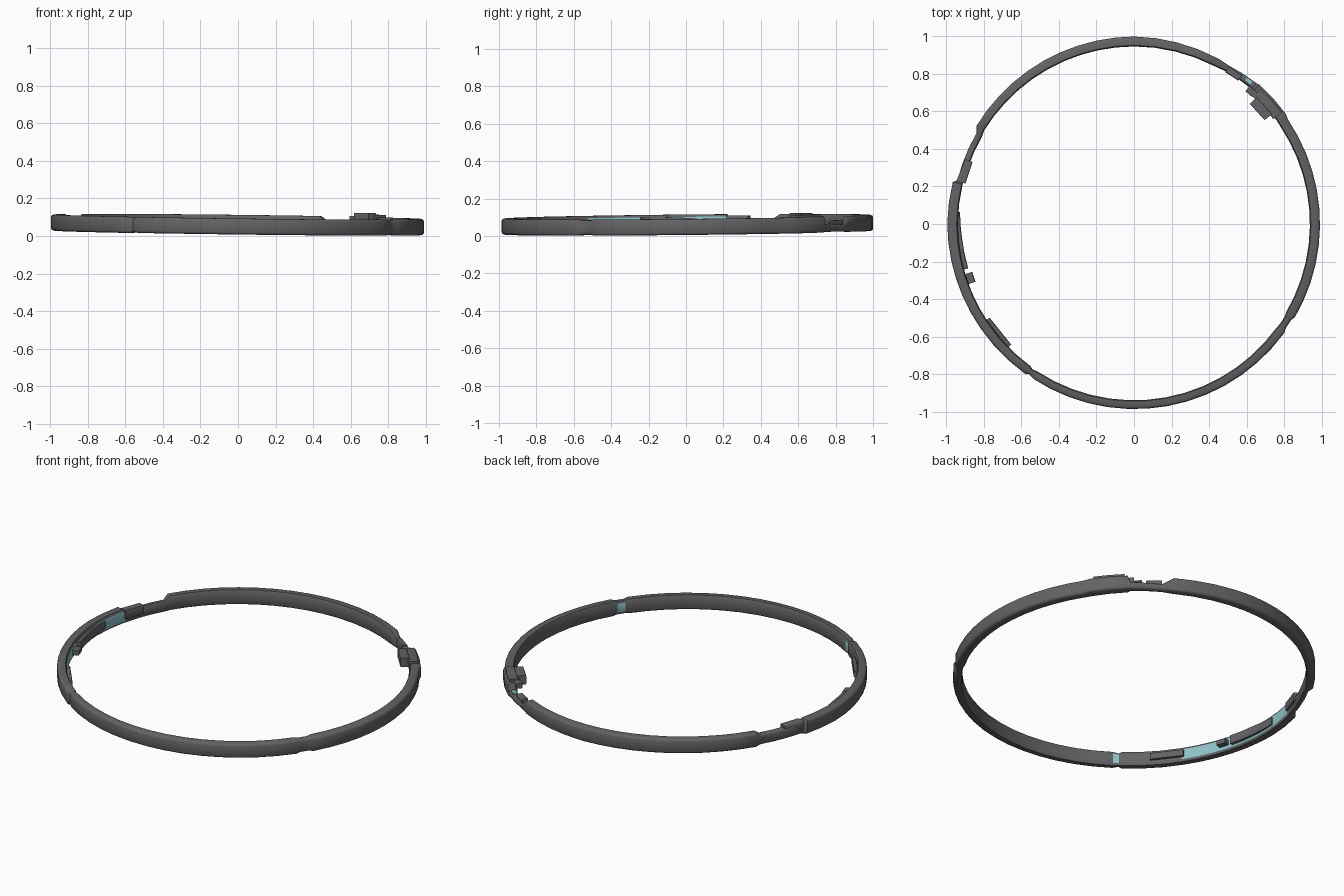
import bpy, bmesh, math

if "Cube" in bpy.data.objects:
    bpy.data.objects.remove(bpy.data.objects["Cube"])


def material(name, rgb):
    m = bpy.data.materials.new(name)
    m.diffuse_color = (*rgb, 1)
    m.use_nodes = True
    m.node_tree.nodes["Principled BSDF"].inputs["Base Color"].default_value = m.diffuse_color
    return m


GREY = material("dark grey", (0.125, 0.122, 0.13))
CYAN = material("pale cyan", (0.27, 0.55, 0.58))


def tilt(x, y):
    """Height of the slightly tilted ring plane."""
    return 0.06 - 0.012 * x + 0.010 * y


def sweep(name, keys, closed=False, chamfer=0.012, step=6, cyan=()):
    """Sweep a chamfered box around z; keys = (angle, r_in, r_out, z_low, z_high)."""
    stations = []
    for a, b in zip(keys, keys[1:]):
        n = max(1, round((b[0] - a[0]) / step))
        for i in range(n):
            stations.append([p + (q - p) * i / n for p, q in zip(a, b)])
    if not closed:
        stations.append(list(keys[-1]))
    bm = bmesh.new()
    rings = []
    for ang, ri, ro, lo, hi in stations:
        c = min(chamfer, (ro - ri) * 0.35, (hi - lo) * 0.35)
        prof = [(ri, lo + c), (ri + c * .5, lo), (ro - c, lo), (ro - c * .3, lo + c * .4), (ro, lo + c),
                (ro, hi - c), (ro - c * .3, hi - c * .4), (ro - c, hi), (ri + c * .5, hi), (ri, hi - c)]
        t = math.radians(ang)
        ring = []
        for r, z in prof:
            x, y = r * math.cos(t), r * math.sin(t)
            ring.append(bm.verts.new((x, y, z + tilt(x, y))))
        rings.append(ring)
    n = len(rings)
    for i in range(n if closed else n - 1):
        a, b = rings[i], rings[(i + 1) % n]
        end = stations[i + 1][0] if i + 1 < n else keys[-1][0]
        mid = (stations[i][0] + end) / 2
        for j in range(10):
            k = (j + 1) % 10
            f = bm.faces.new((a[j], b[j], b[k], a[k]))
            # inner wall is cyan inside the given angle ranges
            if j == 9 and any(u < mid < v for u, v in cyan):
                f.material_index = 1
    if not closed:
        bm.faces.new(rings[0])
        bm.faces.new(rings[-1])
    bmesh.ops.recalc_face_normals(bm, faces=bm.faces)
    me = bpy.data.meshes.new(name)
    bm.to_mesh(me)
    bm.free()
    me.materials.append(GREY)
    me.materials.append(CYAN)
    ob = bpy.data.objects.new(name, me)
    bpy.context.collection.objects.link(ob)
    bpy.context.view_layer.objects.active = ob
    ob.select_set(True)
    bpy.ops.object.shade_smooth_by_angle(angle=math.radians(35))
    ob.select_set(False)
    return ob


# Main band: clasp notch near 55 degrees, step near 160, joints at -33 and -124
H = 0.043
sweep("ring_band", [
    (-123, .940, .985, -.042, H), (-36, .940, .990, -H, .042),
    (-34.5, .943, .982, -.040, .038), (-31.5, .943, .982, -.040, .038),
    (-30, .938, .992, -H, H), (34, .938, .992, -H, .042),
    (36, .940, 1.0, -H, H), (48, .945, 1.0, -.041, H),
    (49, .955, .995, -.038, .005), (59, .950, .985, -.038, .000),
    (63, .945, .990, -.041, H), (90, .947, 1.0, -H, H), (148, .942, .990, -H, H),
    (150, .935, .970, -.042, .022), (166, .935, .970, -.042, .022),
    (167, .938, .992, -H, H), (180, .940, .996, -H, H), (214, .938, .990, -H, H),
    (234, .938, .988, -H, H), (235, .945, .978, -.038, .037),
    (237, .940, .985, -.042, H)],
    closed=True, cyan=[(-34.5, -31.5), (166, 214), (235, 237)])

# Clasp on the back right
sweep("clasp_plate", [(37, .93, .988, .035, .056), (47, .93, .988, .035, .056)], chamfer=.004, step=5)
sweep("clasp_box", [(38.5, .89, .94, .010, .065), (46, .89, .94, .010, .065)], chamfer=.004, step=8)
sweep("clasp_button", [(47, .925, .96, .018, .048), (50, .925, .96, .018, .048)], chamfer=.004)
sweep("notch_tongue", [(54, .945, .98, -.01, .020), (59, .945, .98, -.01, .024)], chamfer=.006)
bpy.data.objects["notch_tongue"].data.materials[0] = GREY

# Small cyan plate at the clasp end
cy = sweep("clasp_cyan_plate", [(50, .965, .99, .005, .013), (52.5, .965, .99, .005, .013)], chamfer=.002)
cy.data.materials[0] = CYAN

# Fittings along the inside of the left side
sweep("inner_long_strip", [(176, .930, .945, -.020, .022), (185, .920, .942, -.022, .030),
                           (195, .915, .942, -.022, .030)], chamfer=.006, step=5)
sweep("inner_button", [(196.5, .900, .942, -.014, .014), (200, .900, .942, -.014, .014)], chamfer=.006)
sweep("inner_bar", [(213, .918, .942, -.018, .020), (224.5, .918, .942, -.018, .020)], chamfer=.006, step=12)
sweep("inner_step_block", [(159, .922, .965, -.015, .036), (166.5, .925, .975, -.015, .036)], chamfer=.005, step=8)
